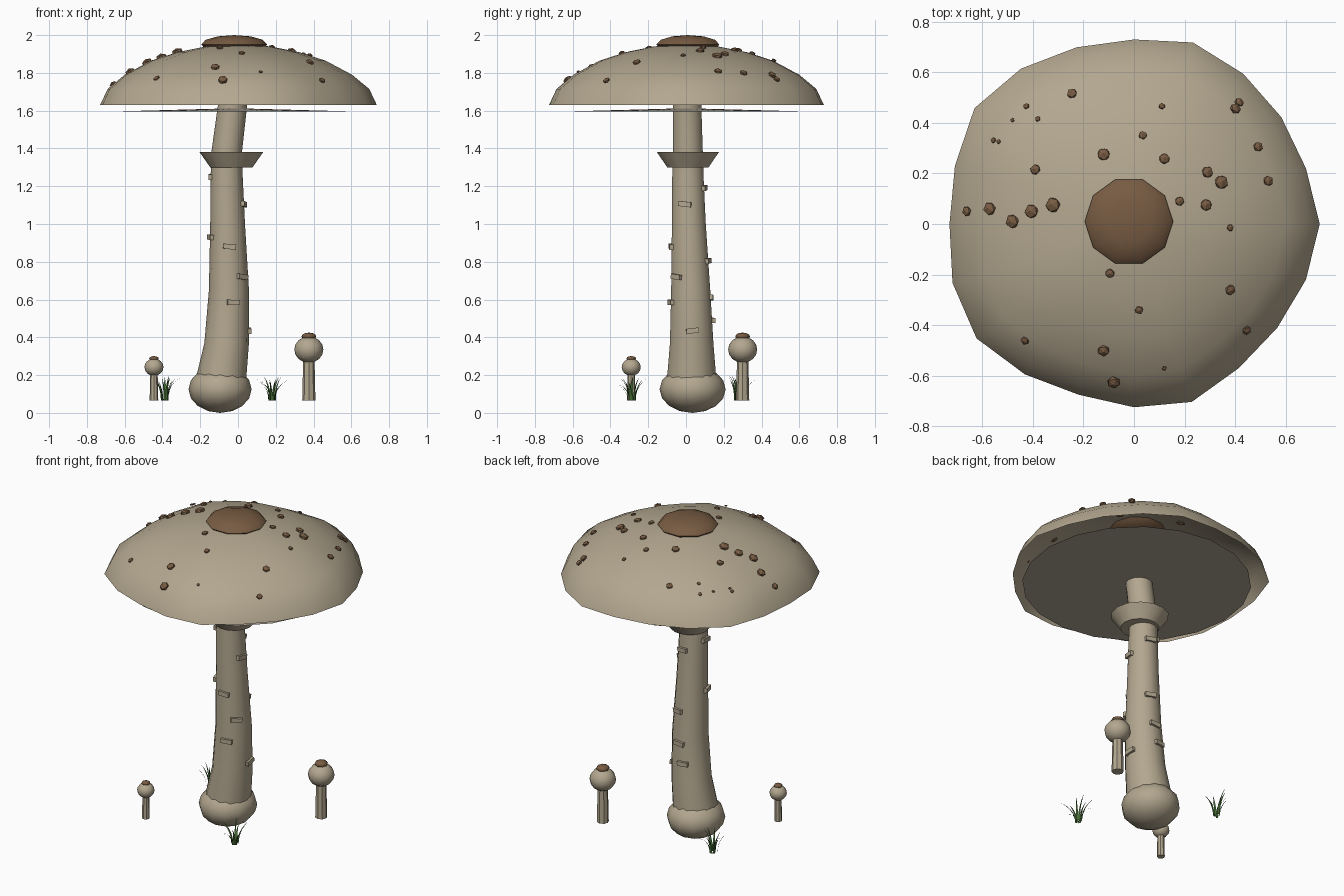
import bpy, bmesh, math, random
from mathutils import Vector, Matrix

if "Cube" in bpy.data.objects:
    bpy.data.objects.remove(bpy.data.objects["Cube"])

random.seed(4)


def material(name, rgb):
    m = bpy.data.materials.new(name)
    m.diffuse_color = (*rgb, 1)
    m.use_nodes = True
    m.node_tree.nodes["Principled BSDF"].inputs["Base Color"].default_value = m.diffuse_color
    return m


TAN = material("tan_flesh", (0.45, 0.385, 0.275))
GILL = material("grey_gills", (0.44, 0.39, 0.315))
BROWN = material("brown_scales", (0.185, 0.105, 0.055))
GREEN = material("grass_green", (0.06, 0.15, 0.035))


def finish(name, bm, mat, smooth=None):
    """Turn a bmesh into an object; smooth is the sharp-edge angle in degrees."""
    me = bpy.data.meshes.new(name)
    bm.to_mesh(me)
    bm.free()
    me.materials.append(mat)
    if smooth:
        for p in me.polygons:
            p.use_smooth = True
        me.set_sharp_from_angle(angle=math.radians(smooth))
    ob = bpy.data.objects.new(name, me)
    bpy.context.collection.objects.link(ob)
    return ob


def tube(name, rings, segs, mat, smooth=None, bottom=True, top=True, wobble=None):
    """Skin rings given as (x, y, z, radius)."""
    bm = bmesh.new()
    loops = []
    for x, y, z, r in rings:
        loop = []
        for i in range(segs):
            a = 2 * math.pi * i / segs
            k = r * (wobble[i] if wobble else 1)
            loop.append(bm.verts.new((x + k * math.cos(a), y + k * math.sin(a), z)))
        loops.append(loop)
    for lo, hi in zip(loops, loops[1:]):
        for i in range(segs):
            j = (i + 1) % segs
            bm.faces.new((lo[i], lo[j], hi[j], hi[i]))
    if bottom:
        bm.faces.new(loops[0][::-1])
    if top:
        bm.faces.new(loops[-1])
    bmesh.ops.remove_doubles(bm, verts=bm.verts, dist=0.0005)
    return finish(name, bm, mat, smooth)


def ball(name, centre, radii, mat, segs=10, rings=6, turn=0.0):
    bm = bmesh.new()
    m = (Matrix.Translation(centre) @ Matrix.Diagonal((*radii, 1))
         @ Matrix.Rotation(math.radians(turn), 4, 'Z'))
    bmesh.ops.create_uvsphere(bm, u_segments=segs, v_segments=rings, radius=1, matrix=m)
    return finish(name, bm, mat, 80)


# Cap: open dome with a slightly irregular rim
PROFILE = [(0.73, 1.63), (0.69, 1.715), (0.60, 1.79), (0.46, 1.865),
           (0.32, 1.91), (0.17, 1.94), (0.001, 1.955)]
RIM = [.735, .715, .72, .735, .755, .73, .735, .76, .78, .745,
       .73, .755, .77, .735, .71, .725, .74, .705, .70, .715]
tube("cap", [(0, 0, z, r) for r, z in PROFILE], 20, TAN, 60,
     bottom=False, top=True, wobble=[r / 0.73 for r in RIM])
ball("cap_centre", (-0.02, 0.01, 1.95), (0.175, 0.175, 0.05), BROWN, turn=90)

# Gill disc: very shallow cone under the cap
tube("gills", [(-0.02, 0, 1.595, 0.66), (-0.02, 0, 1.613, 0.001)], 20, GILL)

# Stem, bulb and ring
STEM = [(-.09, .03, .10, .135), (-.087, .03, .20, .132), (-.06, .03, .37, .118),
        (-.048, .025, .65, .106), (-.055, .015, 1.0, .092), (-.06, .01, 1.25, .085),
        (-.06, .01, 1.38, .081), (-.025, .005, 1.66, .077)]
tube("stem", STEM, 14, TAN, 50)
ball("stem_bulb", (-0.095, 0.035, 0.125), (0.167, 0.175, 0.125), TAN, 12, 8)
tube("stem_ring", [(-.035, .01, 1.30, .112), (-.035, .01, 1.38, .168)], 14, TAN, 35)


def stem_at(z):
    for a, b in zip(STEM, STEM[1:]):
        if a[2] <= z <= b[2]:
            t = (z - a[2]) / (b[2] - a[2])
            return [p + (q - p) * t for p, q in zip(a, b)]


# Small raised plates on the stem: (angle, height)
PLATES = [(180, 1.25), (-12, 1.105), (195, .93), (-85, .88), (-45, .72), (-76, .585),
          (3, .435), (80, 1.19), (75, .805), (88, .61), (100, .49)]
bm = bmesh.new()
for deg, z in PLATES:
    x, y, _, r = stem_at(z)
    a = math.radians(deg)
    m = (Matrix.Translation((x + r * math.cos(a), y + r * math.sin(a), z))
         @ Matrix.Rotation(a, 4, 'Z')
         @ Matrix.Rotation(math.radians(random.uniform(-8, 8)), 4, 'X')
         @ Matrix.Diagonal((0.022, 0.066, 0.027, 1)))
    bmesh.ops.create_cube(bm, size=1, matrix=m)
finish("stem_plates", bm, TAN)

# Scales scattered over the cap: (x, y, radius)
SCALES = [(-.245, .515, .022), (-.425, .465, .013), (-.38, .415, .012), (-.48, .41, .009),
          (-.555, .33, .012), (-.535, .325, .010), (-.39, .215, .022), (-.12, .275, .027),
          (.035, .35, .018), (.11, .465, .014), (.12, .258, .023), (.415, .48, .020),
          (.40, .455, .023), (.49, .305, .021), (.53, .17, .022), (.29, .205, .025),
          (.345, .165, .030), (.285, .075, .025), (.18, .09, .020), (.38, -.015, .015),
          (.38, -.26, .023), (.445, -.42, .019), (.02, -.34, .018), (-.095, -.195, .020),
          (-.43, -.46, .019), (-.12, -.50, .026), (-.08, -.625, .028), (.12, -.57, .010),
          (-.66, .05, .021), (-.57, .06, .028), (-.48, .01, .030), (-.405, .05, .030),
          (-.32, .075, .032)]
bm = bmesh.new()
for x, y, s in SCALES:
    d = math.hypot(x, y)
    k = RIM[round(math.atan2(y, x) / (2 * math.pi) * 20) % 20] / 0.73
    for (r0, z0), (r1, z1) in zip(PROFILE, PROFILE[1:]):
        if r1 * k <= d <= r0 * k:
            z = z0 + (z1 - z0) * (r0 * k - d) / ((r0 - r1) * k)
            slope = (z1 - z0) / ((r0 - r1) * k)
            n = Vector((x / d * slope, y / d * slope, 1)).normalized()
            m = (Matrix.Translation(Vector((x, y, z)) + n * 0.003)
                 @ n.to_track_quat('Z', 'Y').to_matrix().to_4x4()
                 @ Matrix.Diagonal((s, s, s * 0.6, 1)))
            bmesh.ops.create_icosphere(bm, subdivisions=1, radius=1, matrix=m)
            break
finish("cap_scales", bm, BROWN)

# Two young mushrooms
for side, x, y, s in (("right", .375, .30, 1.0), ("left", -.445, -.29, 0.655)):
    z = 0.065
    tube(f"young_stem_{side}", [(x, y, z, .035 * s), (x, y, z + .22 * s, .030 * s)], 8, TAN)
    ball(f"young_cap_{side}", (x, y, z + .27 * s), (.077 * s, .077 * s, .07 * s), TAN, 12, 8)
    ball(f"young_cap_centre_{side}", (x, y, z + .34 * s), (.039 * s, .039 * s, .02 * s), BROWN, 8)

# Grass tufts: curved, tapering blades
for side, cx, cy in (("front", .18, -.29), ("back", -.385, .275)):
    bm = bmesh.new()
    for i in range(11):
        a = 2 * math.pi * i / 11 + random.uniform(-.25, .25)
        out = Vector((math.cos(a), math.sin(a), 0))
        across = Vector((-out.y, out.x, 0))
        base = Vector((cx, cy, 0.065)) + out * random.uniform(.008, .025)
        h, lean, w = random.uniform(.10, .155), random.uniform(.03, .09), random.uniform(.006, .009)
        prev = None
        for k in range(6):
            t = k / 5
            p = base + out * lean * t ** 2 + Vector((0, 0, h * (t - 0.15 * t ** 3)))
            half = across * w * (1 - 0.92 * t ** 1.5)
            pair = bm.verts.new(p - half), bm.verts.new(p + half)
            if prev:
                bm.faces.new((prev[0], prev[1], pair[1], pair[0]))
            prev = pair
    finish(f"grass_{side}", bm, GREEN)
